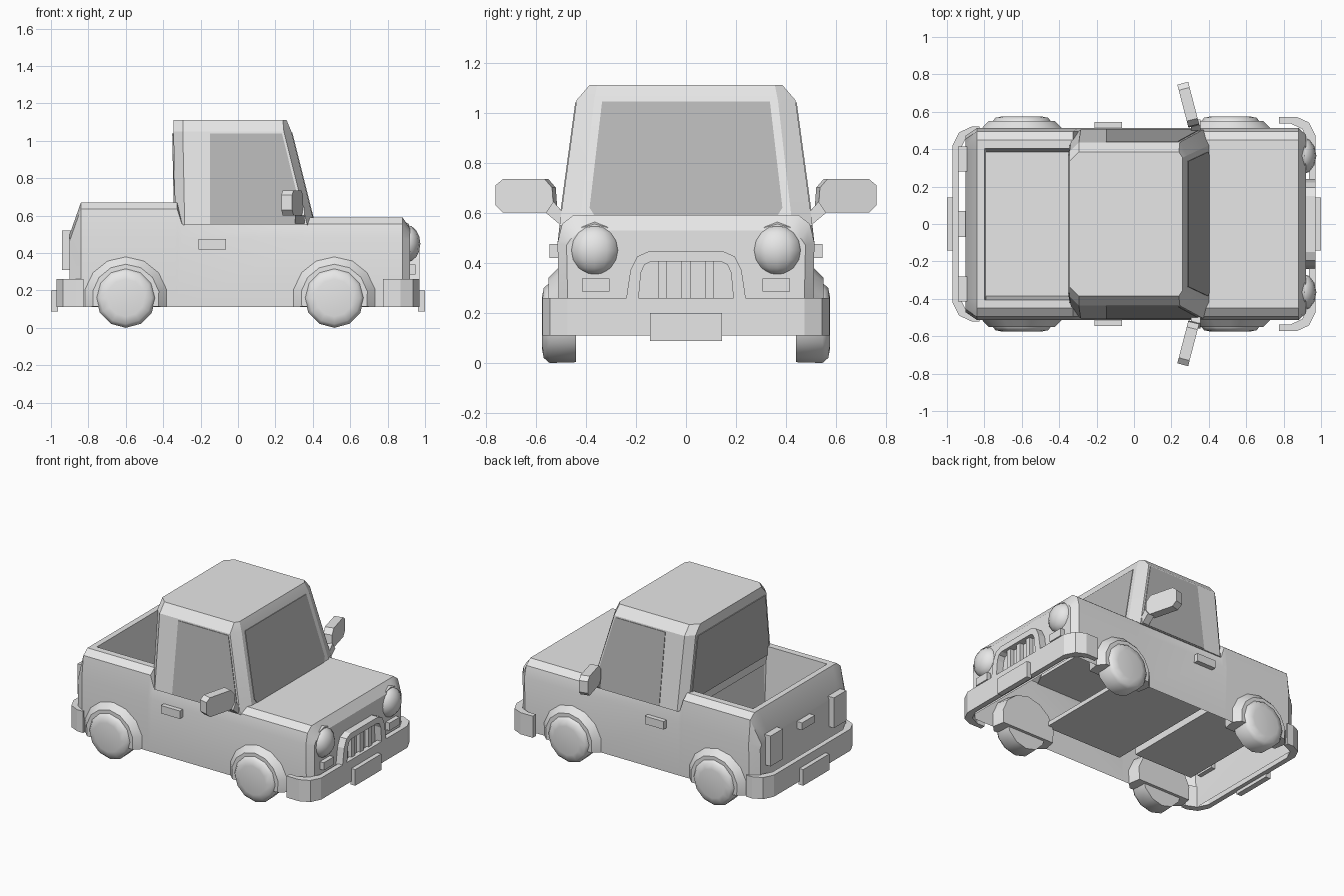
import bpy, bmesh
from math import sin, cos, pi, radians
from mathutils import Vector

cube = bpy.data.objects.get("Cube")
if cube:
    bpy.data.objects.remove(cube, do_unlink=True)


def material(name, value):
    m = bpy.data.materials.new(name)
    m.use_nodes = True
    m.diffuse_color = (value, value, value, 1)
    m.node_tree.nodes["Principled BSDF"].inputs["Base Color"].default_value = (value, value, value, 1)
    return m


BODY = material("light grey", 0.8)
GLASS = material("window grey", 0.47)


def finish(name, bm, mat=BODY, smooth=None):
    bmesh.ops.recalc_face_normals(bm, faces=bm.faces)
    mesh = bpy.data.meshes.new(name)
    bm.to_mesh(mesh)
    bm.free()
    mesh.materials.append(mat)
    ob = bpy.data.objects.new(name, mesh)
    bpy.context.collection.objects.link(ob)
    if smooth:
        bpy.ops.object.select_all(action='DESELECT')
        ob.select_set(True)
        bpy.context.view_layer.objects.active = ob
        bpy.ops.object.shade_smooth_by_angle(angle=radians(smooth))
    return ob


def loft(name, rings, closed=True, mat=BODY, smooth=None):
    """Skin a list of equal-length rings and cap both ends."""
    bm = bmesh.new()
    rows = [[bm.verts.new(p) for p in ring] for ring in rings]
    n = len(rows[0])
    for a, b in zip(rows, rows[1:]):
        for i in range(n if closed else n - 1):
            j = (i + 1) % n
            bm.faces.new((a[i], a[j], b[j], b[i]))
    bm.faces.new(rows[0])
    bm.faces.new(rows[-1])
    return finish(name, bm, mat, smooth)


def prism(name, pts, vec, mat=BODY):
    """Extrude a flat outline along a vector."""
    vec = Vector(vec)
    return loft(name, [pts, [Vector(p) + vec for p in pts]], mat=mat)


def box(name, x, y, z):
    pts = [(x[0], y[0], z[0]), (x[1], y[0], z[0]), (x[1], y[1], z[0]), (x[0], y[1], z[0])]
    return prism(name, pts, (0, 0, z[1] - z[0]))


# Lower body: one open-bottomed shell with hood, bed well and tailgate
def section(x, top, floor=None, squeeze=1.0):
    floor = top if floor is None else floor
    belt = min(0.48, top - 0.06)
    half = [(0.505, 0.11), (0.513, belt), (0.495, top - 0.035), (0.45, top),
            (0.405, top), (0.385, floor)]
    half = [(y * squeeze, z) for y, z in half]
    return [(x, y, z) for y, z in half] + [(x, -y, z) for y, z in reversed(half)]


loft("body", [
    section(0.92, 0.53, squeeze=0.93),
    section(0.88, 0.59),
    section(0.40, 0.59),
    section(-0.30, 0.59),
    section(-0.325, 0.67),
    section(-0.335, 0.67, 0.25),
    section(-0.79, 0.67, 0.25),
    section(-0.80, 0.67),
    section(-0.84, 0.67),
    section(-0.90, 0.50, squeeze=0.92),
], closed=False, smooth=25)
box("cab_floor", (-0.25, 0.35), (-0.44, 0.44), (0.22, 0.25))


# Cab
def cab_ring(z, front, rear, half, cx, cy):
    side = [(rear, half - 0.05), (rear + 0.05, half), (front - cx, half), (front, half - cy)]
    return [(x, y, z) for x, y in side] + [(x, -y, z) for x, y in reversed(side)]


loft("cab", [
    cab_ring(0.55, 0.41, -0.335, 0.505, 0.04, 0.08),
    cab_ring(1.05, 0.285, -0.345, 0.437, 0.04, 0.07),
    cab_ring(1.11, 0.26, -0.345, 0.385, 0.02, 0.03),
], smooth=25)


def cab_side(z):
    return 0.505 - (z - 0.55) * 0.136


def screen_x(z):
    return 0.41 - (z - 0.55) * 0.25


# Windows
for s, side in ((1, "left"), (-1, "right")):
    outline = [(-0.15, 1.04), (0.235, 1.04), (0.355, 0.555), (-0.15, 0.555)]
    prism(side + "_window", [(x, s * (cab_side(z) - 0.003), z) for x, z in outline],
          (0, s * 0.007, 0), GLASS)
outline = [(0.335, 1.045), (0.385, 0.62), (0.36, 0.58)]
outline += [(-y, z) for y, z in reversed(outline)]
prism("windshield", [(screen_x(z) - 0.003, y, z) for y, z in outline], (0.007, 0, 0), GLASS)
prism("rear_window", [(-0.336 - (z - 0.55) * 0.02, y, z) for y, z in
                      ((0.37, 1.04), (0.43, 0.61), (-0.43, 0.61), (-0.37, 1.04))],
      (-0.006, 0, 0), GLASS)


# Wheels and flared arches
def circle(cx, y, r, n=12):
    return [(cx + r * sin(2 * pi * i / n), y, 0.16 + r * cos(2 * pi * i / n)) for i in range(n)]


def arch(cx, y, r, n=8):
    pts = []
    for i in range(n + 1):
        a = radians(-15 + 210 * i / n)
        pts.append((cx + r * cos(a), y, max(0.11, 0.16 + r * sin(a))))
    return pts


for cx, place in ((0.515, "front"), (-0.6, "rear")):
    for s, side in ((1, "left"), (-1, "right")):
        tag = place + "_" + side
        loft(tag + "_wheel", [circle(cx, s * y, r) for y, r in
                              ((0.44, 0.157), (0.545, 0.16), (0.568, 0.14), (0.576, 0.10))],
             smooth=50)
        loft(tag + "_arch", [arch(cx, s * y, r) for y, r in
                             ((0.42, 0.21), (0.505, 0.225), (0.55, 0.18))], smooth=35)


# Wrap-around bumpers and plates
def bumper(name, s, end, back, half):
    def path(t):
        e, h = end - t, half - t
        return [(back, h), (e - 0.10, h), (e - 0.035, h - 0.03), (e, h - 0.10)]
    outer = path(0) + [(x, -y) for x, y in reversed(path(0))]
    inner = path(0.035) + [(x, -y) for x, y in reversed(path(0.035))]
    prism(name, [(s * x, y, 0.11) for x, y in outer + inner[::-1]], (0, 0, 0.15))


bumper("front_bumper", 1, 0.97, 0.775, 0.573)
bumper("rear_bumper", -1, 0.97, 0.825, 0.52)
for s, place in ((1, "front"), (-1, "rear")):
    box(place + "_plate", sorted((s * 0.962, s * 1.0)), (-0.143, 0.143), (0.088, 0.20))

# Grille: arched frame with upright bars
outer = [(0.24, 0.25), (0.222, 0.37), (0.195, 0.425), (0.15, 0.445)]
inner = [(0.19, 0.25), (0.18, 0.36), (0.165, 0.393), (0.14, 0.405)]


def mirrored(pts):
    return pts + [(-y, z) for y, z in reversed(pts)]


prism("grille_frame", [(0.90, y, z) for y, z in mirrored(outer) + mirrored(inner)[::-1]],
      (0.07, 0, 0))
for i in range(3):
    y = (i - 1) * 0.093
    box("grille_bar_%d" % (i + 1), (0.90, 0.95), (y - 0.017, y + 0.017), (0.25, 0.405))

# Lamps, handles and mirrors
for s, side in ((1, "left"), (-1, "right")):
    bm = bmesh.new()
    bmesh.ops.create_uvsphere(bm, u_segments=12, v_segments=8, radius=0.1)
    bmesh.ops.scale(bm, vec=(0.75, 1, 1), verts=bm.verts)
    bmesh.ops.translate(bm, vec=(0.9, s * 0.365, 0.45), verts=bm.verts)
    finish(side + "_headlight", bm, smooth=50)

    ring = [(cos(2 * pi * i / 12), sin(2 * pi * i / 12)) for i in range(12)]
    loft(side + "_headlight_socket",
         [[(x, s * 0.365 + r * c, 0.455 + r * d) for c, d in ring]
          for x, r in ((0.80, 0.11), (0.89, 0.112), (0.915, 0.10))], smooth=35)

    def span(a, b):
        return sorted((s * a, s * b))

    box(side + "_signal", (0.89, 0.95), span(0.305, 0.415), (0.285, 0.338))
    box(side + "_tail_light", (-0.94, -0.87), span(0.28, 0.415), (0.31, 0.52))
    box(side + "_door_handle", (-0.21, -0.065), span(0.49, 0.545), (0.42, 0.475))

    outline = [(0.54, 0.60), (0.715, 0.60), (0.745, 0.63), (0.745, 0.71),
               (0.715, 0.735), (0.55, 0.735), (0.52, 0.70), (0.515, 0.63)]
    prism(side + "_mirror", [(0.29 - (y - 0.52) * 0.26, s * y, z) for y, z in outline],
          (0.058, s * 0.015, 0))
    arm = [(0.49, 0.60), (0.53, 0.645), (0.56, 0.60), (0.50, 0.55)]
    prism(side + "_mirror_arm", [(0.305, s * y, z) for y, z in arm], (0.05, 0, 0))
box("tailgate_handle", (-0.94, -0.88), (-0.07, 0.07), (0.43, 0.48))
